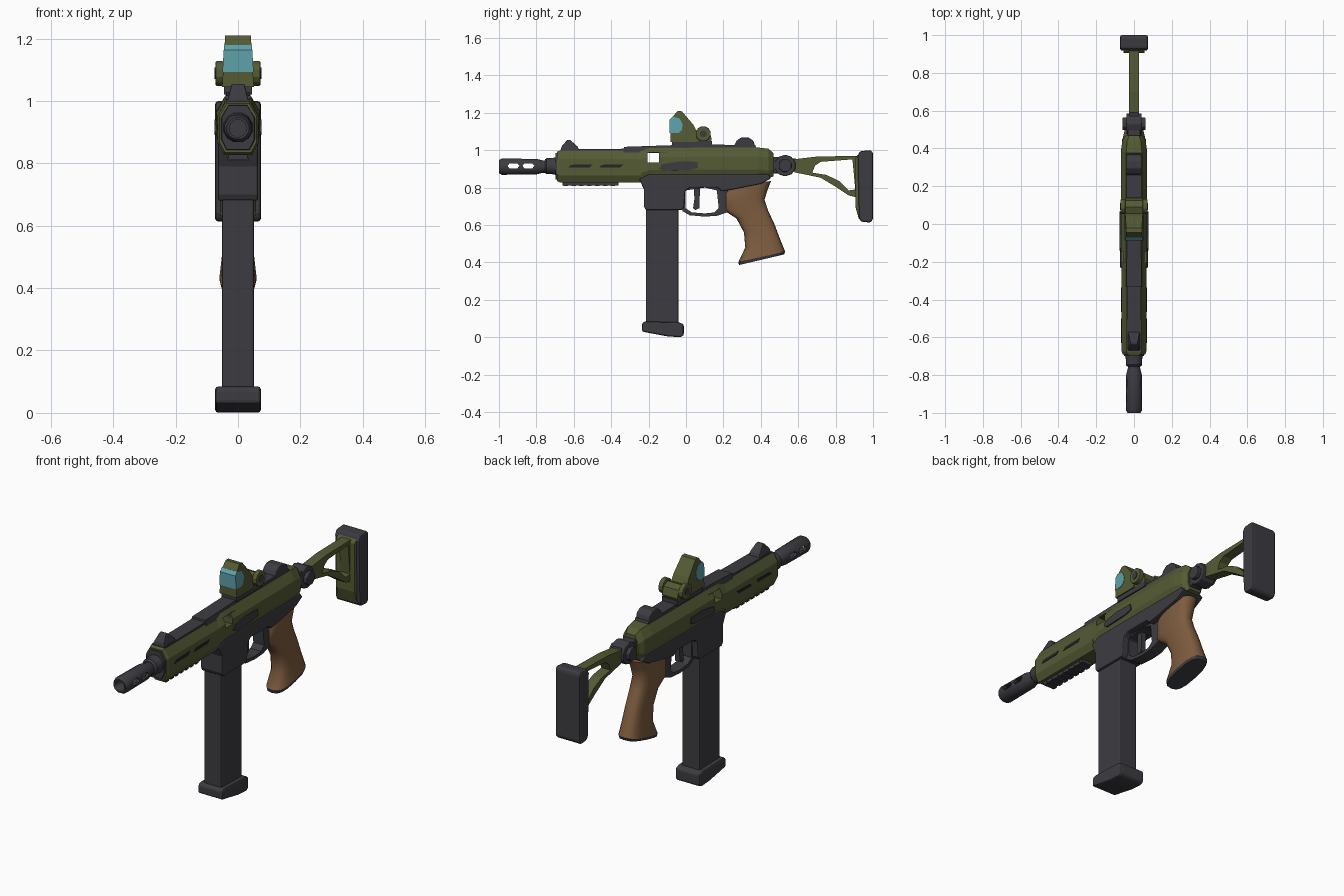
import bpy, bmesh, math
from mathutils import Vector

if "Cube" in bpy.data.objects:
    bpy.data.objects.remove(bpy.data.objects["Cube"])


def material(name, rgb):
    m = bpy.data.materials.new(name)
    m.diffuse_color = (*rgb, 1)
    m.use_nodes = True
    m.node_tree.nodes["Principled BSDF"].inputs["Base Color"].default_value = m.diffuse_color
    return m


GRAY = material("dark gray", (0.046, 0.044, 0.053))
GREEN = material("olive green", (0.088, 0.105, 0.034))
BROWN = material("wood brown", (0.21, 0.108, 0.05))
TEAL = material("lens teal", (0.11, 0.36, 0.40))
BLACK = material("slot black", (0.018, 0.018, 0.02))


def finish(name, bm, mat, bevel=0.0, smooth=False):
    bmesh.ops.recalc_face_normals(bm, faces=bm.faces)
    me = bpy.data.meshes.new(name)
    bm.to_mesh(me)
    bm.free()
    me.materials.append(mat)
    ob = bpy.data.objects.new(name, me)
    bpy.context.collection.objects.link(ob)
    if bevel:
        b = ob.modifiers.new("bevel", "BEVEL")
        b.width, b.segments, b.limit_method = bevel, 2, "ANGLE"
    if smooth:
        for o in bpy.context.selected_objects:
            o.select_set(False)
        ob.select_set(True)
        bpy.context.view_layer.objects.active = ob
        bpy.ops.object.shade_smooth_by_angle(angle=math.radians(40))
    return ob


def loft(name, rings, mat, bevel=0.0, smooth=False):
    """Skin a list of equal-length rings and cap both ends."""
    bm = bmesh.new()
    rows = [[bm.verts.new(p) for p in r] for r in rings]
    n = len(rows[0])
    for a, b in zip(rows, rows[1:]):
        for i in range(n):
            j = (i + 1) % n
            bm.faces.new((a[i], a[j], b[j], b[i]))
    bm.faces.new(rows[0])
    bm.faces.new(rows[-1])
    return finish(name, bm, mat, bevel, smooth)


def plate(name, pts, half, mat, bevel=0.0, taper=0.0, x=0.0):
    """Side profile (y, z) extruded across x; taper narrows it with height."""
    z0 = min(p[1] for p in pts)
    rings = [[(x + s * (half - taper * (z - z0)), y, z) for y, z in pts] for s in (-1, 1)]
    return loft(name, rings, mat, bevel)


def box(name, y0, y1, z0, z1, half, mat, bevel=0.0, x=0.0):
    return plate(name, [(y0, z0), (y1, z0), (y1, z1), (y0, z1)], half, mat, bevel, 0, x)


def frame(name, outer, inner, half, mat):
    """Side profile with a hole; both loops have the same point count."""
    bm = bmesh.new()
    rows = [[bm.verts.new((x, y, z)) for y, z in loop]
            for x, loop in ((-half, outer), (half, outer), (half, inner), (-half, inner))]
    n = len(outer)
    for k in range(4):
        a, b = rows[k], rows[(k + 1) % 4]
        for i in range(n):
            j = (i + 1) % n
            bm.faces.new((a[i], a[j], b[j], b[i]))
    return finish(name, bm, mat)


def octo(y, w, z0, z1, top, bot, cz):
    """Chamfered cross-section: half width w, flat half widths top/bot, chamfer height cz."""
    half = [(bot, z0), (w, z0 + cz), (w, z1 - cz * 1.2), (top, z1)]
    return [(x, y, z) for x, z in half] + [(-x, y, z) for x, z in reversed(half)]


def disc(y, z, r, n=12):
    return [(y + r * math.cos(math.tau * (i + .5) / n), z + r * math.sin(math.tau * (i + .5) / n))
            for i in range(n)]


def tube(name, stations, z, mat, n=12):
    return loft(name, [[(a, y, b) for a, b in disc(0, z, r, n)] for y, r in stations],
                mat, smooth=True)


def cut(ob, cutter):
    m = ob.modifiers.new("cut", "BOOLEAN")
    m.object, m.solver = cutter, "EXACT"
    bpy.context.view_layer.objects.active = ob
    bpy.ops.object.modifier_apply(modifier=m.name)
    bpy.data.objects.remove(cutter)


# muzzle device with bore and through slots, barrel collar
muzzle = tube("muzzle", [(-1, .036), (-.985, .045), (-.80, .043), (-.765, .034)], .912, GRAY)
cut(muzzle, tube("bore", [(-1.05, .028), (-.8, .028)], .912, GRAY))
for y0, y1 in ((-.955, -.89), (-.875, -.81)):
    ym = (y0 + y1) / 2
    slot = [(y0, .917), (y0 + .012, .93), (y1 - .012, .93), (y1, .917), (y1 - .012, .903), (y0 + .012, .903)]
    cut(muzzle, plate("slot", slot, .1, GRAY))
tube("barrel", [(-.78, .034), (-.69, .034)], .912, GRAY)
tube("barrel_collar", [(-.755, .036), (-.745, .045), (-.715, .045), (-.69, .05)], .915, GRAY)

# handguard
loft("handguard", [octo(-.69, .060, .835, .992, .036, .042, .035),
                   octo(-.675, .065, .828, .998, .04, .046, .038),
                   octo(-.24, .066, .828, .998, .04, .046, .038)], GREEN)
loft("handguard_front", [octo(-.698, .052, .845, .985, .03, .036, .033),
                         octo(-.68, .056, .84, .988, .03, .038, .033)], GRAY)
for y0, y1 in ((-.63, -.50), (-.465, -.335)):
    plate("handguard_slot", [(y0, .907), (y0 + .015, .922), (y1, .925), (y1 - .015, .908)], .0675, BLACK)
box("lower_rail", -.66, -.36, .812, .84, .03, GRAY)
for i in range(7):
    y = -.655 + i * .042
    box("lower_rail_tooth", y, y + .024, .808, .82, .033, GRAY)

# upper receiver with a port cut right through
receiver = loft("upper_receiver", [octo(-.25, .066, .835, 1.0, .04, .05, .04),
                                   octo(-.19, .070, .855, 1.012, .042, .055, .04),
                                   octo(.38, .070, .858, 1.015, .042, .055, .04),
                                   octo(.44, .062, .85, 1.008, .036, .045, .04),
                                   octo(.468, .045, .86, .985, .026, .032, .035)], GREEN)
cut(receiver, box("port", -.205, -.145, .935, .988, .2, GRAY))

# bolt cover, charging handles
plate("bolt_cover", [(-.145, .99), (-.105, .99), (-.075, .95), (.0, .945), (.0, .90), (-.145, .90)],
      .0715, GRAY, taper=.17)
for s in (-1, 1):
    plate("bolt_lever", [(-.14, .90), (-.13, .925), (-.04, .94), (.06, .938), (.065, .905), (.02, .895), (-.12, .89)],
          .008, GRAY, x=s * .068)

# top rail, front sight, rear sight
plate("front_rail", [(-.67, .985), (-.67, 1.004), (-.33, 1.008), (-.33, .985)], .038, GRAY)
plate("mid_rail", [(-.335, .985), (-.33, 1.018), (-.1, 1.026), (.12, 1.032), (.12, .985)], .046, GRAY, taper=.2)
plate("rear_rail", [(.1, 1.0), (.1, 1.03), (.37, 1.028), (.38, 1.0)], .04, GRAY)
plate("front_sight", [(-.67, 1.0), (-.665, 1.02), (-.635, 1.055), (-.62, 1.055), (-.58, 1.02), (-.57, 1.0)],
      .034, GRAY, .004, .25)
plate("rear_sight", [(.255, 1.02), (.27, 1.05), (.295, 1.068), (.335, 1.068), (.36, 1.05), (.37, 1.02)],
      .04, GRAY, .005)

# reflex sight: base, hood, lens, adjustment drum
box("sight_base", -.075, .14, 1.02, 1.05, .045, GRAY)
plate("sight_hood", [(-.083, 1.045), (-.083, 1.165), (-.045, 1.21), (-.022, 1.208), (.04, 1.135), (.058, 1.10),
                     (.058, 1.045)], .051, GREEN, taper=.06)
plate("sight_lens", [(-.087, 1.092), (-.087, 1.163), (-.072, 1.18), (-.035, 1.17), (-.018, 1.14), (-.022, 1.11),
                     (-.04, 1.092)], .05, TEAL, taper=.06)
plate("sight_body", [(.05, 1.04), (.05, 1.10), (.09, 1.115), (.125, 1.10), (.138, 1.06), (.13, 1.04)], .045, GREEN)
for s in (-1, 1):
    plate("sight_knob", disc(.092, 1.088, .041), .013, GREEN, .004, x=s * .059)
    plate("sight_knob_hub", disc(.092, 1.088, .02, 8), .002, GRAY, x=s * .073)

# lower receiver, magazine well, trigger group
plate("lower_receiver", [(-.25, .845), (-.2, .872), (.44, .872), (.455, .85), (.40, .82), (.25, .79), (.19, .78),
                         (.17, .80), (.02, .80), (-.005, .78), (-.01, .70), (-.02, .68), (-.215, .68), (-.225, .70),
                         (-.225, .79)], .064, GRAY, .006)
frame("trigger_guard",
      [(-.02, .80), (-.02, .675), (.02, .652), (.10, .645), (.17, .65), (.225, .67), (.225, .80), (.10, .82)],
      [(-.002, .785), (-.002, .69), (.03, .668), (.10, .662), (.15, .667), (.175, .69), (.165, .785), (.10, .80)],
      .032, GRAY)
plate("trigger", [(.04, .82), (.045, .74), (.038, .69), (.05, .68), (.072, .69), (.075, .82)], .014, GRAY)

# magazine and base pad
box("magazine", -.215, -.04, .06, .70, .052, GRAY, .008)
plate("magazine_base", [(-.235, .03), (-.235, .075), (-.22, .085), (-.04, .08), (-.012, .07), (-.012, .01), (-.03, 0),
                        (-.10, .005)], .073, GRAY, .012)


# pistol grip
def grip_ring(fy, fz, by, bz, w):
    c, h = Vector((0, (fy + by) / 2, (fz + bz) / 2)), Vector((0, (by - fy) / 2, (bz - fz) / 2))
    ring = []
    for i in range(16):
        a = math.tau * i / 16
        cs, sn = (math.copysign(abs(f(a)) ** .7, f(a)) for f in (math.cos, math.sin))
        ring.append(c + h * cs + Vector((w * sn, 0, 0)))
    return ring


loft("grip", [grip_ring(*r) for r in (
    (.25, .815, .455, .835, .05), (.20, .77, .435, .785, .052), (.20, .68, .42, .735, .05),
    (.27, .635, .438, .68, .048), (.31, .56, .475, .60, .048), (.317, .48, .505, .52, .052),
    (.28, .402, .53, .458, .06))], BROWN, smooth=True)
loft("grip_cap", [grip_ring(.28, .402, .53, .458, .06), grip_ring(.283, .386, .525, .443, .056)], GRAY)

# stock hinge
box("hinge_block", .455, .56, .875, .965, .034, GRAY, .008)
plate("hinge_knuckle", disc(.53, .918, .058, 10), .04, GRAY, .005)
for s in (-1, 1):
    plate("hinge_pin", disc(.53, .918, .036, 8), .012, GRAY, .004, x=s * .049)
box("hinge_tail", .55, .59, .885, .955, .025, GRAY, .004)

# skeleton stock and butt pad
frame("stock_frame",
      [(.58, .882), (.58, .952), (.70, .966), (.925, .97), (.925, .745), (.87, .758), (.80, .805), (.72, .853)],
      [(.675, .88), (.69, .918), (.72, .938), (.89, .951), (.905, .79), (.87, .785), (.82, .835), (.75, .868)],
      .027, GREEN)
plate("stock_plate", [(.905, .96), (.93, .985), (.94, .985), (.94, .63), (.925, .63), (.905, .70)], .056, GREEN, .006)
plate("butt_pad", [(.925, .64), (.935, .618), (.985, .613), (1, .63), (1, .985), (.99, 1.0), (.93, .995), (.918, .97)],
      .073, GRAY, .014)
